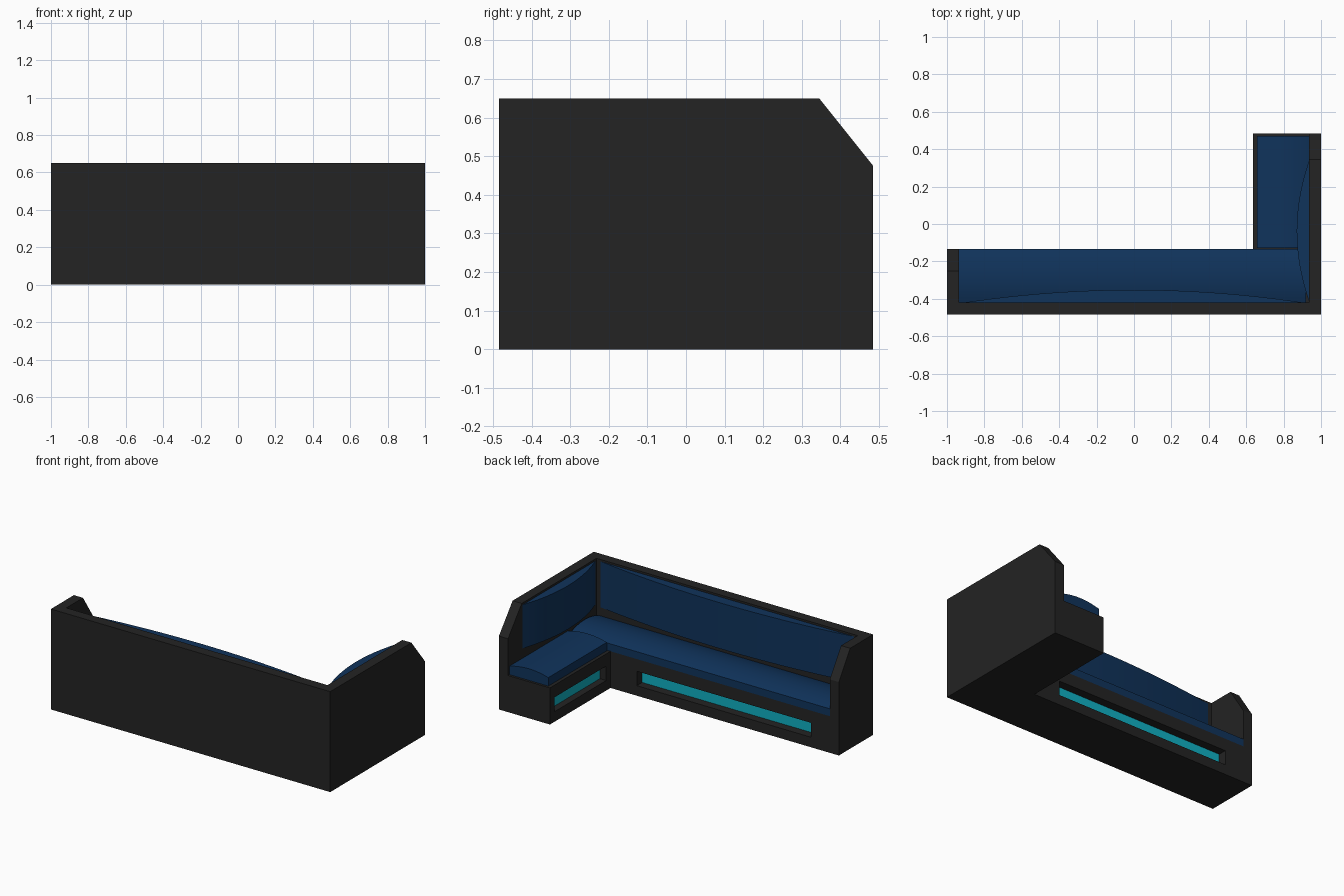
import bpy, bmesh, math

cube = bpy.data.objects.get("Cube")
if cube:
    bpy.data.objects.remove(cube, do_unlink=True)


def material(name, rgb):
    m = bpy.data.materials.new(name)
    m.use_nodes = True
    colour = (*rgb, 1)
    m.diffuse_color = colour
    m.node_tree.nodes["Principled BSDF"].inputs["Base Color"].default_value = colour
    return m


charcoal = material("charcoal", (0.017, 0.017, 0.017))
navy = material("navy_upholstery", (0.005, 0.033, 0.105))
cyan = material("cyan_glow", (0.005, 0.44, 0.55))

PLACE = {
    "x": lambda a, b, t: (t, a, b),
    "y": lambda a, b, t: (a, t, b),
    "z": lambda a, b, t: (a, b, t),
}


def finish(name, bm, mats, smooth=False):
    bmesh.ops.recalc_face_normals(bm, faces=bm.faces)
    mesh = bpy.data.meshes.new(name)
    bm.to_mesh(mesh)
    bm.free()
    for m in mats:
        mesh.materials.append(m)
    ob = bpy.data.objects.new(name, mesh)
    bpy.context.collection.objects.link(ob)
    if smooth:
        bpy.ops.object.select_all(action="DESELECT")
        ob.select_set(True)
        bpy.context.view_layer.objects.active = ob
        bpy.ops.object.shade_smooth_by_angle(angle=math.radians(30))
    return ob


def prism_mesh(profile, axis, lo, hi):
    """Extrude a 2D profile along an axis."""
    bm = bmesh.new()
    ends = [[bm.verts.new(PLACE[axis](a, b, t)) for a, b in profile] for t in (lo, hi)]
    n = len(profile)
    for end in ends:
        bm.faces.new(end)
    for i in range(n):
        j = (i + 1) % n
        bm.faces.new((ends[0][i], ends[0][j], ends[1][j], ends[1][i]))
    bmesh.ops.recalc_face_normals(bm, faces=bm.faces)
    return bm


def prism(name, profile, axis, lo, hi, mat, smooth=False):
    return finish(name, prism_mesh(profile, axis, lo, hi), [mat], smooth)


def rect(a0, a1, b0, b1):
    return [(a0, b0), (a1, b0), (a1, b1), (a0, b1)]


def bulge(start, end, base, rise, steps=24):
    """Points of a shallow parabola between start and end."""
    pts = []
    for i in range(steps + 1):
        s = i / steps
        pts.append((start + (end - start) * s, base + rise * 4 * s * (1 - s)))
    return pts


def lit_base(name, x0, x1, y0, y1, direction, span, depth):
    """Plinth with a recessed light strip in the face pointing along direction."""
    bm = prism_mesh(rect(x0, x1, y0, y1), "z", 0, BASE_TOP)
    along = 0 if direction[1] else 1
    sign = sum(direction)
    face = next(f for f in bm.faces
                if sum(n * d for n, d in zip(f.normal, direction)) > 0.9)
    bmesh.ops.inset_individual(bm, faces=[face], thickness=0.02)
    mid = face.calc_center_median()
    for v in face.verts:
        v.co[along] = span[0] if v.co[along] < mid[along] else span[1]
        v.co.z = 0.065 if v.co.z < mid.z else 0.158
    # push the opening inward, leaving the lit strip at its bottom
    strip = bmesh.ops.extrude_discrete_faces(bm, faces=[face])["faces"][0]
    for v in strip.verts:
        v.co[1 - along] -= sign * depth
    strip.material_index = 1
    return finish(name, bm, [charcoal, cyan])


TOP, BASE_TOP, SHOULDER = 0.65, 0.237, 0.475
FRONT, INNER, BENCH, END = -0.485, -0.42, -0.135, 0.485
SIDE, RETURN = 0.935, 0.635

# Outer shell: long wall and two side walls with chamfered ends
prism("long_wall", rect(-1, 1, FRONT, INNER), "z", 0, TOP, charcoal)
for name, x0, x1, y_end, y_cut in (("short_arm_wall", -1, -SIDE, BENCH, -0.25),
                                   ("return_wall", SIDE, 1, END, 0.345)):
    outline = [(INNER, 0), (y_end, 0), (y_end, SHOULDER), (y_cut, TOP), (INNER, TOP)]
    prism(name, outline, "x", x0, x1, charcoal)

# Plinths with recessed light strips
lit_base("long_base", -SIDE, SIDE, INNER, BENCH, (0, 1, 0), (-0.8, 0.447), 0.055)
lit_base("return_base", RETURN, SIDE, BENCH, END, (-1, 0, 0), (-0.09, 0.44), 0.045)

# Crowned seat cushions
long_seat = [(INNER, BASE_TOP)] + bulge(INNER, BENCH, 0.285, 0.027) + [(BENCH, BASE_TOP)]
prism("long_seat_cushion", long_seat, "x", -SIDE, 0.92, navy, True)
return_seat = [(0.657, BASE_TOP)] + bulge(0.657, SIDE, 0.292, 0.02) + [(SIDE, BASE_TOP)]
prism("return_seat_cushion", return_seat, "y", -0.128, 0.47, navy, True)

# Bowed backrest pads
long_pad = bulge(-0.91, 0.905, INNER, 0.068)
prism("long_backrest", long_pad, "z", 0.34, 0.637, navy, True)
return_pad = [(x, y) for y, x in bulge(-0.41, 0.335, SIDE, -0.065)]
prism("return_backrest", return_pad, "z", 0.355, 0.637, navy, True)
